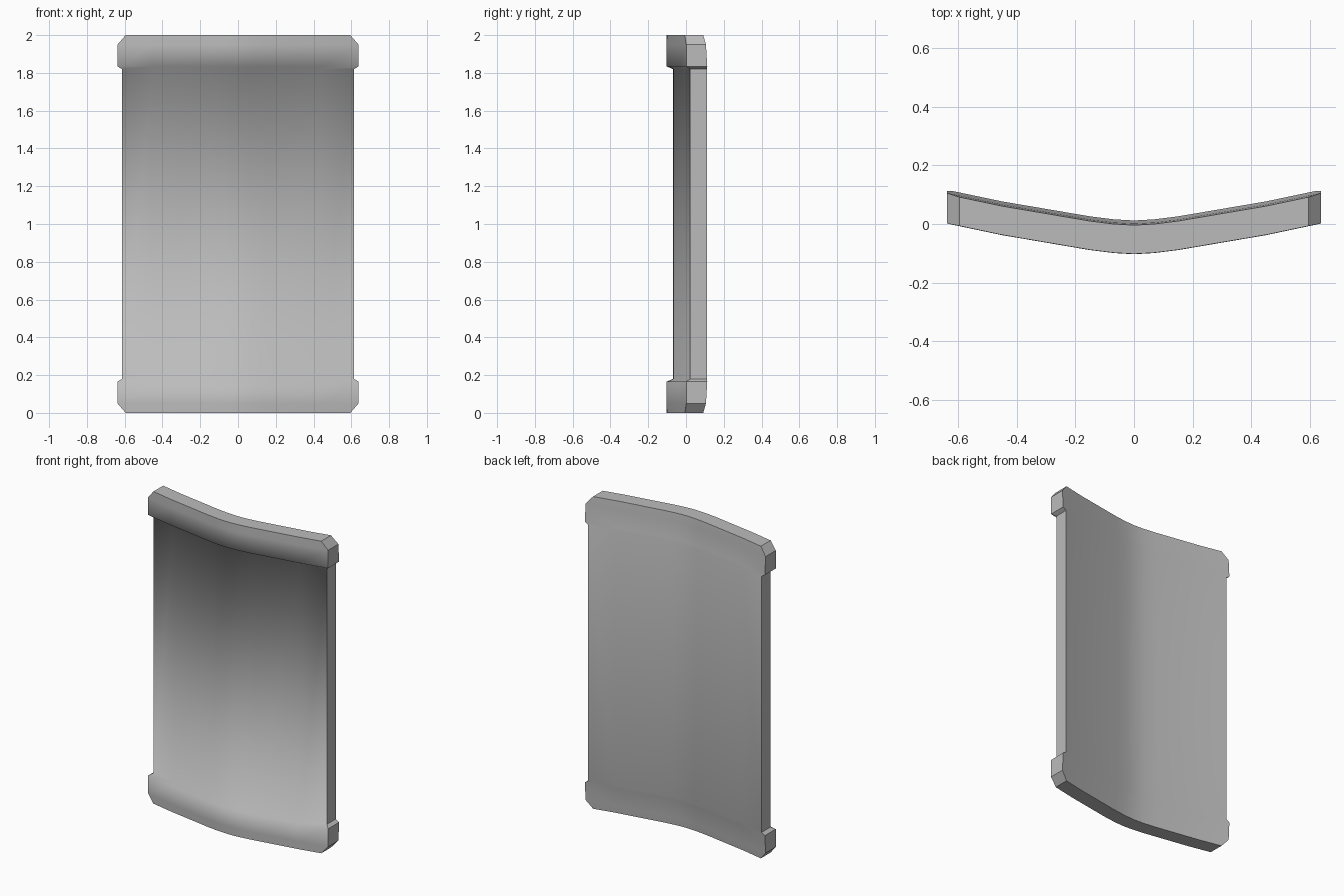
import bpy
import bmesh

old = bpy.data.objects.get("Cube")
if old:
    bpy.data.objects.remove(old)

# Plain grey finish
grey = bpy.data.materials.new("plain grey")
grey.use_nodes = True
grey.diffuse_color = (0.5, 0.5, 0.5, 1)
grey.node_tree.nodes["Principled BSDF"].inputs["Base Color"].default_value = (0.5, 0.5, 0.5, 1)

# Bow of the plate in plan: (x, set-back)
BOW = [(0, 0), (0.07, 0.004), (0.15, 0.014), (0.45, 0.065), (0.64, 0.105)]


def bow(x):
    for (x0, y0), (x1, y1) in zip(BOW, BOW[1:]):
        if abs(x) <= x1:
            return y0 + (y1 - y0) * (abs(x) - x0) / (x1 - x0)
    return BOW[-1][1]


# Upper half of the upright section: height above the middle, half width,
# front and back position, front bow factor
UPPER = [
    (0.82, 0.615, -0.07, 0.012, 0.92),
    (0.835, 0.638, -0.103, 0.008, 1),
    (0.95, 0.638, -0.103, 0.001, 1),
    (1.0, 0.595, -0.102, -0.004, 1),
]
rows = [(1 - r[0],) + r[1:] for r in reversed(UPPER)]
rows += [(1 + r[0],) + r[1:] for r in UPPER]

bm = bmesh.new()
inner = [x for x, _ in BOW[1:-1]]
fronts, backs = [], []
for z, half, front, back, factor in rows:
    right = inner + [half]
    xs = [-x for x in reversed(right)] + [0] + right
    fronts.append([bm.verts.new((x, front + factor * bow(x), z)) for x in xs])
    backs.append([bm.verts.new((x, back + bow(x), z)) for x in xs])


def skin(lower, upper, group):
    """Join two rows of points with a strip of faces."""
    for a, b, c, d in zip(lower, lower[1:], upper[1:], upper):
        bm.faces.new((a, b, c, d)).material_index = group


# Front and back skins, then the edge faces all round
for i in range(len(rows) - 1):
    skin(fronts[i], fronts[i + 1], 0)
    skin(backs[i], backs[i + 1], 1)
    for end in (0, -1):
        skin([fronts[i][end], backs[i][end]], [fronts[i + 1][end], backs[i + 1][end]], 2)
for end in (0, -1):
    skin(fronts[end], backs[end], 3)
bmesh.ops.recalc_face_normals(bm, faces=bm.faces)

# Soft faces, crisp between the skins and along the ends
for face in bm.faces:
    face.smooth = face.material_index != 2
for edge in bm.edges:
    a, b = edge.link_faces
    edge.smooth = a.material_index == b.material_index
for face in bm.faces:
    face.material_index = 0

mesh = bpy.data.meshes.new("curved_shield_plate")
bm.to_mesh(mesh)
bm.free()
mesh.materials.append(grey)
plate = bpy.data.objects.new("curved_shield_plate", mesh)
bpy.context.collection.objects.link(plate)
